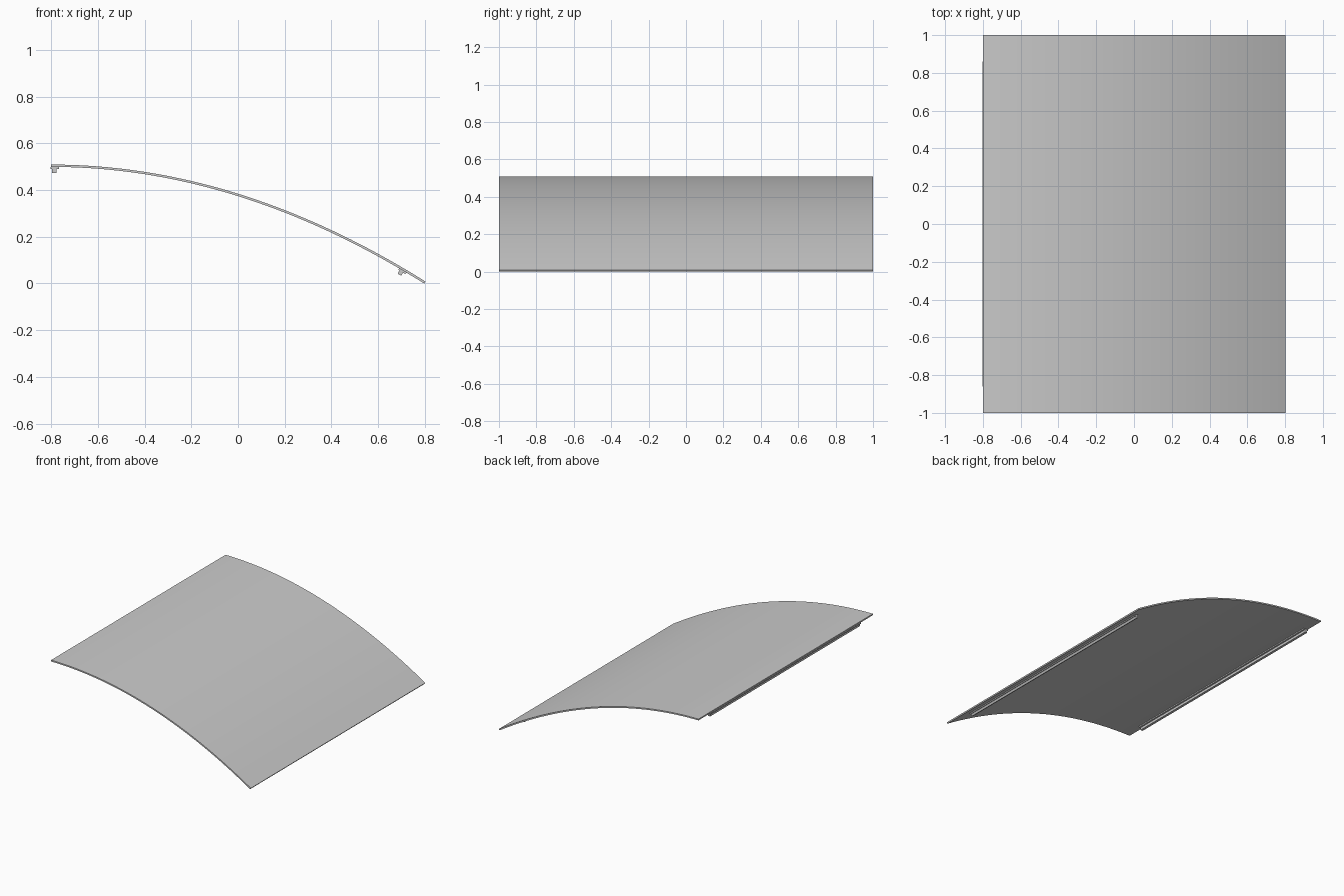
import bpy, math

if "Cube" in bpy.data.objects:
    bpy.data.objects.remove(bpy.data.objects["Cube"])

WIDTH, RISE, THICK = 1.6, 0.5, 0.01


def curve(x):
    """Centre line height and slope of the curved panel."""
    d = x + WIDTH / 2
    a = RISE / WIDTH ** 2
    return 0.504 - a * d * d, -2 * a * d


def extrude_profile(name, pts, half):
    """Extrude an x-z outline symmetrically along y."""
    n = len(pts)
    verts = [(x, y, z) for y in (-half, half) for x, z in pts]
    faces = [(i, (i + 1) % n, n + (i + 1) % n, n + i) for i in range(n)]
    faces += [tuple(range(n))[::-1], tuple(range(n, 2 * n))]
    mesh = bpy.data.meshes.new(name)
    mesh.from_pydata(verts, [], faces)
    ob = bpy.data.objects.new(name, mesh)
    bpy.context.collection.objects.link(ob)
    # consistent outward normals
    bpy.context.view_layer.objects.active = ob
    ob.select_set(True)
    bpy.ops.object.mode_set(mode='EDIT')
    bpy.ops.mesh.select_all(action='SELECT')
    bpy.ops.mesh.normals_make_consistent(inside=False)
    bpy.ops.object.mode_set(mode='OBJECT')
    bpy.ops.object.shade_smooth_by_angle(angle=math.radians(30))
    ob.select_set(False)
    return ob


# Curved panel, offset both ways from the centre line
top, bottom = [], []
SEG = 40
for i in range(SEG + 1):
    x = -WIDTH / 2 + WIDTH * i / SEG
    z, s = curve(x)
    ln = math.hypot(1, s)
    nx, nz = -s / ln * THICK / 2, THICK / 2 / ln
    top.append((x + nx, z + nz))
    bottom.append((x - nx, z - nz))
extrude_profile("curved_panel", top + bottom[::-1], 1.0)

# Stepped mounting rails: wide flange against the panel, narrow lip below
RAIL = [(0, 0), (0.036, 0), (0.036, -0.009), (0.024, -0.009),
        (0.024, -0.026), (0.006, -0.026), (0.006, -0.009), (0, -0.009)]


def rail(name, x0, lip):
    z, s = curve(x0 + 0.018)
    a = math.atan(s)
    c, sn = math.cos(a), math.sin(a)
    pts = []
    for u, w in RAIL:
        u, w = u - 0.018, w * lip - THICK / 2 + 0.0005
        pts.append((x0 + 0.018 + u * c - w * sn, z + u * sn + w * c))
    extrude_profile(name, pts, 0.86)


rail("upper_rail", -0.802, 1.0)
rail("lower_rail", 0.69, 0.9)
